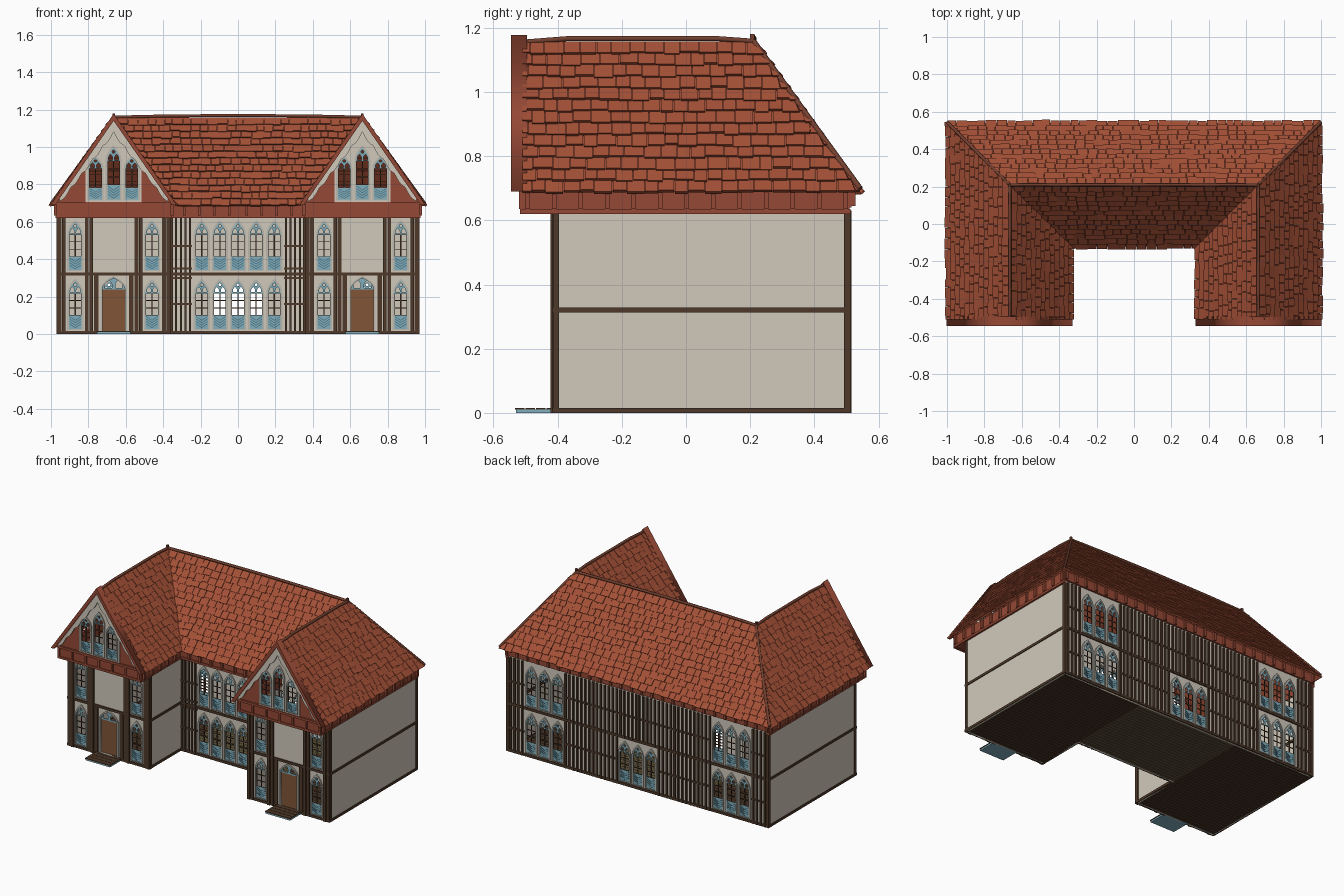
import bpy, bmesh, math, random
from mathutils import Matrix, Vector

if "Cube" in bpy.data.objects:
    bpy.data.objects.remove(bpy.data.objects["Cube"])
random.seed(4)

def mat(name, c):
    m = bpy.data.materials.new(name)
    m.diffuse_color = (*c, 1)
    m.use_nodes = True
    m.node_tree.nodes["Principled BSDF"].inputs["Base Color"].default_value = m.diffuse_color
    return m
TILE = mat("tile_red", (0.37, 0.08, 0.037))
RED = mat("painted_red", (0.30, 0.065, 0.035))
CAP = mat("ridge_brown", (0.17, 0.05, 0.028))
CREAM = mat("plaster", (0.64, 0.59, 0.50))
STONE = mat("window_stone", (0.50, 0.48, 0.42))
WOOD = mat("timber", (0.075, 0.04, 0.022))
OLIVE = mat("olive_wood", (0.13, 0.10, 0.05))
BLUE = mat("blue_panel", (0.22, 0.43, 0.51))
NAVY = mat("dark_blue", (0.08, 0.19, 0.25))
DOOR = mat("door_brown", (0.22, 0.09, 0.04))

def add(name, me, m=None, M=Matrix()):
    ob = bpy.data.objects.new(name, me)
    if m: me.materials.append(m)
    ob.matrix_world = M
    bpy.context.collection.objects.link(ob)
    return ob

def finish(bm, name, m):
    bmesh.ops.recalc_face_normals(bm, faces=bm.faces)
    me = bpy.data.meshes.new(name)
    bm.to_mesh(me)
    bm.free()
    return add(name, me, m)

BOX = [(0, 1, 3, 2), (4, 6, 7, 5), (0, 4, 5, 1), (2, 3, 7, 6), (0, 2, 6, 4), (1, 5, 7, 3)]
def boxes(name, items, m, mirror=True):
    """One mesh of many boxes (x0,x1,y0,y1,z0,z1), optionally mirrored in x."""
    bm = bmesh.new()
    for x0, x1, y0, y1, z0, z1 in items:
        for s in ((1, -1) if mirror else (1,)):
            v = [bm.verts.new((s * x, y, z)) for x in (x0, x1) for y in (y0, y1) for z in (z0, z1)]
            for f in BOX: bm.faces.new([v[i] for i in f])
    return finish(bm, name, m)

def plate(name, loops, d, m):
    """Flat plate mesh from outline loops (inner loops are holes), thickness 2d."""
    cu = bpy.data.curves.new(name, 'CURVE')
    cu.dimensions, cu.fill_mode, cu.extrude = '2D', 'BOTH', d
    for lp in loops:
        sp = cu.splines.new('POLY')
        sp.points.add(len(lp) - 1)
        for p, c in zip(sp.points, lp): p.co = (c[0], c[1], 0, 1)
        sp.use_cyclic_u = True
    ob = add(name, cu)
    dg = bpy.context.evaluated_depsgraph_get()
    me = bpy.data.meshes.new_from_object(ob.evaluated_get(dg))
    bpy.data.objects.remove(ob)
    me.name = name
    me.materials.clear()
    me.materials.append(m)
    return me

def arch(w, y0, ys, yt, cx=0, n=6):
    side = [(w * (1 - (i / n) ** 2), ys + (yt - ys) * i / n) for i in range(n)]
    pts = [(w, y0)] + side + [(0, yt)] + [(-x, y) for x, y in reversed(side)] + [(-w, y0)]
    return [(cx + x, y) for x, y in pts]

def rect(x0, x1, y0, y1): return [(x0, y0), (x1, y0), (x1, y1), (x0, y1)]

UP = Matrix.Rotation(math.pi / 2, 4, 'X')
def front(y, x=0, z=0): return Matrix.Translation((x, y, z)) @ UP
def back(y, x=0, z=0): return Matrix.Translation((x, y, z)) @ Matrix.Rotation(math.pi, 4, 'Z') @ UP

# window kit, shared by all windows
tracery = plate("tracery", [arch(.034, .19, .195, .255),
    arch(.011, .196, .205, .224, -.016), arch(.011, .196, .205, .224, .016),
    [(.008 * math.cos(k * math.pi / 4), .236 + .008 * math.sin(k * math.pi / 4)) for k in range(8)]], .003, BLUE)
chevrons = [[(-.031, y + .02), (0, y), (.031, y + .02), (.031, y + .025), (0, y + .005), (-.031, y + .025)]
            for y in (.004, .017, .03, .043)]
KIT = [("window_frame", plate("frame", [arch(.043, -.006, .19, .268), arch(.034, 0, .19, .255)], .007, STONE), 0),
       ("window_sill_panel", plate("sill", [rect(-.034, .034, 0, .072)], .003, BLUE), 0),
       ("window_chevrons", plate("chev", chevrons, .002, NAVY), .004),
       ("window_tracery", tracery, 0),
       ("window_mullions", plate("mull", [rect(-.034, .034, .07, .193)] + [
           rect(a, a + .028, y, y + .035) for a in (-.031, .003) for y in (.074, .114, .154)], .002, WOOD), 0)]

def window(M, s=1):
    for name, me, off in KIT:
        add(name, me, None, M @ Matrix.Translation((0, 0, off)) @ Matrix.Diagonal((1, s, 1, 1)))

def hole(x, z, s=1): return arch(.036, z, z + .19 * s, z + .258 * s, x)

# walls with window openings
Z0, Z1 = .028, .342
main = [(x, z) for x in (-.194, -.097, 0, .097, .194) for z in (Z0, Z1)]
add("main_front_wall", plate("main_wall", [rect(-.37, .37, 0, .69)] + [hole(*p) for p in main], .005, CREAM), None, front(-.075))
for x, z in main: window(front(-.08, x, z))
rear = [(c + d, z) for c in (-.69, .69) for d in (-.097, 0, .097) for z in (Z0, Z1)] + [(d, Z0) for d in (-.097, 0, .097)]
add("back_wall", plate("back_wall", [rect(-.965, .965, 0, .69)] + [hole(*p) for p in rear], .005, CREAM), None, back(.5))
for x, z in rear: window(back(.505, x, z))
CX = .665
wing = [(x, z) for x in (-.205, .205) for z in (Z0, Z1)]
wing_wall = plate("wing_wall", [rect(-.297, .297, 0, .69), arch(.062, .015, .24, .305)] + [hole(*p) for p in wing], .005, CREAM)
door_frame = plate("door_frame", [arch(.07, .012, .24, .312), arch(.06, .016, .24, .3)], .008, STONE)
# gable parts
gwin = [(-.097, .72, .87), (0, .72, 1.08), (.097, .72, .87)]
gholes = [hole(*g) for g in gwin]
gable = plate("gable_wall", [[(-.32, .69), (.32, .69), (0, 1.145)]] + gholes, .004, RED)
gpanel = plate("gable_panel", [[(-.15, .70), (.15, .70), (.15, .905), (0, 1.115), (-.15, .905)]] + gholes, .003, CREAM)
barge = plate("barge", [[(0, 1.178), (.337, .69), (.313, .69), (0, 1.14), (-.313, .69), (-.337, .69)]], .025, RED)
edge = [(x, 1.145 - 1.43 * x - .024 - .04 * (1 - x / .29) - .014 * abs(math.sin(x * 55)))
        for x in [.29 - i * .29 / 36 for i in range(37)]]
scallop = plate("scallop", [[(0, 1.145), (.29, .73)] + edge + [(-x, z) for x, z in reversed(edge[:-1])] + [(-.29, .73)]], .004, CREAM)
for s in (-CX, CX):
    add("wing_front_wall", wing_wall, None, front(-.405, s))
    add("door_frame", door_frame, None, front(-.41, s))
    add("door_fanlight", tracery, None, front(-.405, s, -.105) @ Matrix.Translation((0, 0, 0)) @ Matrix.Diagonal((1.78, 1.58, 1, 1)) @ Matrix.Translation((0, .027, 0)))
    for x, z in wing: window(front(-.41, s + x, z))
    add("gable_wall", gable, None, front(-.505, s))
    add("gable_panel", gpanel, None, front(-.511, s))
    for x, z, k in gwin: window(front(-.514, s + x, z), k)
    add("barge_board", barge, None, front(-.52, s))
    add("scalloped_trim", scallop, None, front(-.53, s))
boxes("side_walls", [(.955, .965, -.41, .505, 0, .69), (.365, .375, -.41, -.075, 0, .69)], CREAM)
boxes("door_leaf", [(CX - .062, CX + .062, -.405, -.397, .012, .237)], DOOR)

# timber bands, posts, studs and rails
bands = []
for z0, z1 in ((0, .016), (.312, .328)):
    bands += [(.95, .97, -.415, .51, z0, z1), (.36, .375, -.415, -.08, z0, z1), (0, .37, -.087, -.075, z0, z1),
              (0, .97, .5, .513, z0, z1)]
    bands += [(.36, .97, -.417, -.405, z0, z1)] if z0 else [(.36, .595, -.417, -.405, z0, z1), (.735, .97, -.417, -.405, z0, z1)]
boxes("timber_bands", bands, WOOD)
posts = []
for a in (.922, .775, .51, .362):
    posts += [(a, a + .02, -.422, -.405, 0, .62), (a + .023, a + .043, -.418, -.405, 0, .62)]
for a in (.745, .558):
    posts.append((a, a + .025, -.418, -.405, 0, .312))
posts += [(.95, .97, -.415, -.395, 0, .62), (.95, .97, .493, .513, 0, .62), (.358, .375, -.415, -.395, 0, .62)]
boxes("timber_posts", posts, WOOD)
studs = [(a, a + .011, -.09, -.075, 0, .62) for a in (.25, .275, .30, .325, .348)]
studs += [(.245, .365, -.087, -.075, z, z + .01) for z in (.155, .295, .465, .345)]
for i in range(33):
    x = .005 + i * .029
    if .54 < x + .006 < .84: continue
    studs.append((x, x + .012, .503, .515, 0 if x > .15 else .32, .63))
for z in (.155, .465):
    studs += [(.15 if z < .3 else 0, .54, .503, .512, z, z + .011), (.84, .96, .503, .512, z, z + .011)]
boxes("half_timbering", studs, WOOD)

# frieze below the eaves with brackets
frieze = [(.36, .97, -.512, -.40, .622, .70), (.953, .972, -.51, .51, .622, .70), (.357, .377, -.51, -.075, .622, .70),
          (0, .37, -.095, -.075, .622, .70), (0, .97, .495, .516, .64, .70)]
frieze += [(.357, .973, -.517, -.50, .62, .635), (.96, .977, -.512, .512, .62, .635), (.352, .37, -.512, -.08, .62, .635),
           (0, .36, -.10, -.08, .62, .635), (.357, .973, -.52, -.50, .69, .705)]
boxes("frieze", frieze, RED)
br = [(.365 + i * .0985, .378 + i * .0985, -.52, -.505, .635, .695) for i in range(7)]
br += [(.965, .985, y, y + .014, .635, .70) for y in [-.5 + i * .0825 for i in range(13)]]
br += [(.342, .36, y, y + .014, .635, .70) for y in [-.5 + i * .0825 for i in range(5)]]
br += [(x, x + .014, -.112, -.09, .635, .70) for x in [.04 + i * .08 for i in range(4)]]
br += [(x, x + .014, .51, .528, .645, .70) for x in [.03 + i * .077 for i in range(13)]]
boxes("eave_brackets", br, RED)

# plank floors and door steps
boxes("wing_floor", [(.37, .96, y, y + .0235, .001, .012) for y in [-.405 + i * .026 for i in range(35)]], WOOD)
boxes("main_floor", [(-.37, .37, y, y + .0235, .001, .012) for y in [-.075 + i * .026 for i in range(22)]], OLIVE, False)
boxes("step_base", [(CX - .09, CX + .09, -.53, -.40, 0, .010)], BLUE)
boxes("step_planks", [(CX - .092, CX + .092, -.533 + i * .033, -.503 + i * .033, .010, .016) for i in range(4)], WOOD)

# roof slopes: flat sheet plus rows of overlapping tiles
sheet, tile = bmesh.new(), bmesh.new()
def slope(e0, e1, r0, r1, rows=13):
    e0, e1 = (Vector((*p, .688)) for p in (e0, e1))
    r0, r1 = (Vector((*p, 1.155)) for p in (r0, r1))
    sheet.faces.new([sheet.verts.new(p) for p in (e0, e1, r1, r0)])
    L = (e1 - e0).length
    U = (e1 - e0) / L
    k0, k1 = (r0 - e0).dot(U), (r1 - e1).dot(U)
    V = (r0 - e0) - U * k0
    N = U.cross(V).normalized()
    if N.z < 0: N = -N
    clamp = lambda u, t: min(max(u, t * k0), L + t * k1)
    for i in range(rows):
        u = min(0, k0) - random.uniform(0, .05)
        while u < max(L, L + k1):
            w = random.uniform(.04, .062)
            t0, t1 = (i - random.uniform(0, .22)) / rows, min(1, (i + 1.1) / rows)
            lift = random.uniform(.011, .016)
            c = [(clamp(u, t0), t0), (clamp(u + w - .002, t0), t0), (clamp(u, t1), t1), (clamp(u + w - .002, t1), t1)]
            u += w
            if max(c[1][0] - c[0][0], c[3][0] - c[2][0]) < .004: continue
            v = [tile.verts.new(e0 + U * a + V * t + N * h) for (a, t), hs in
                 zip(c, ((.001, lift), (.001, lift), (-.002, .004), (-.002, .004))) for h in hs]
            for f in BOX: tile.faces.new([v[j] for j in f])
for s in (1, -1):
    slope((s * .995, -.51), (s * .995, .54), (s * CX, -.51), (s * CX, .21))
    slope((s * .335, -.51), (s * .335, -.12), (s * CX, -.51), (s * CX, .21))
slope((-.335, -.12), (.335, -.12), (-CX, .21), (CX, .21))
slope((-.995, .54), (.995, .54), (-CX, .21), (CX, .21))
finish(sheet, "roof_sheet", RED)
finish(tile, "roof_tiles", TILE)

# ridge and hip caps
cu = bpy.data.curves.new("ridge_caps", 'CURVE')
cu.dimensions, cu.bevel_depth, cu.bevel_resolution, cu.use_fill_caps = '3D', .009, 1, True
paths = [[(-CX, .21, 1.16), (-.4, .21, 1.166), (0, .21, 1.169), (.4, .21, 1.166), (CX, .21, 1.16)]]
for s in (1, -1):
    paths.append([(s * CX, -.51, 1.155), (s * CX, -.37, 1.166), (s * CX, .1, 1.166), (s * CX, .21, 1.158)])
    paths.append([(s * CX, .21, 1.158), (s * .998, .543, .698)])
for p in paths:
    sp = cu.splines.new('POLY')
    sp.points.add(len(p) - 1)
    for q, c in zip(sp.points, p): q.co = (*c, 1)
add("ridge_caps", cu, CAP)
boxes("ridge_knobs", [(CX - .007, CX + .007, .2, .214, 1.15, 1.18)], CAP)
